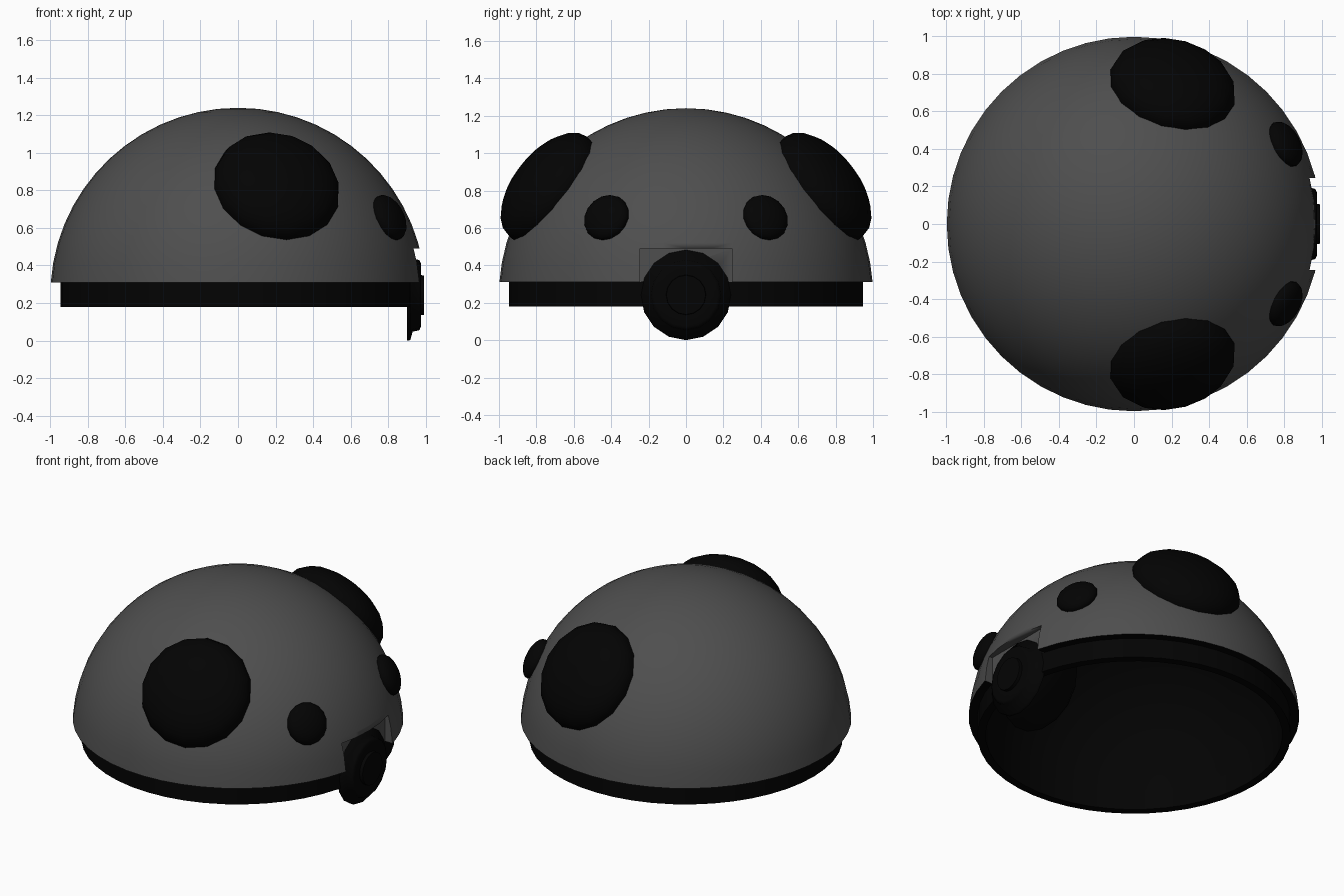
import bpy, bmesh, math
from mathutils import Vector, Matrix

if "Cube" in bpy.data.objects:
    bpy.data.objects.remove(bpy.data.objects["Cube"])


def material(name, value):
    m = bpy.data.materials.new(name)
    m.diffuse_color = (value, value, value, 1)
    m.use_nodes = True
    m.node_tree.nodes["Principled BSDF"].inputs["Base Color"].default_value = m.diffuse_color
    return m


GREY = material("dark grey", 0.077)
BLACK = material("black", 0.001)


def add_object(name, bm, mats, smooth=40):
    mesh = bpy.data.meshes.new(name)
    bmesh.ops.recalc_face_normals(bm, faces=bm.faces)
    bm.to_mesh(mesh)
    bm.free()
    obj = bpy.data.objects.new(name, mesh)
    bpy.context.collection.objects.link(obj)
    for m in mats:
        mesh.materials.append(m)
    bpy.ops.object.select_all(action='DESELECT')
    obj.select_set(True)
    bpy.context.view_layer.objects.active = obj
    bpy.ops.object.shade_smooth_by_angle(angle=math.radians(smooth))
    return obj


def lathe(profile, axis, steps, closed=False):
    # Turn (along-axis, radius) points around the x or z axis
    bm = bmesh.new()
    if axis == 'X':
        verts = [bm.verts.new((a, 0, r)) for a, r in profile]
    else:
        verts = [bm.verts.new((r, 0, a)) for a, r in profile]
    pairs = list(zip(verts, verts[1:]))
    if closed:
        pairs.append((verts[-1], verts[0]))
    edges = [bm.edges.new(p) for p in pairs]
    turn = (1, 0, 0) if axis == 'X' else (0, 0, 1)
    bmesh.ops.spin(bm, geom=verts + edges, cent=(0, 0, 0), axis=turn,
                   angle=math.tau, steps=steps)
    bmesh.ops.remove_doubles(bm, verts=bm.verts, dist=0.0005)
    return bm


def bulge(name, centre, radius, depth):
    # Flattened ball with its short axis pointing straight out of the dome
    bm = bmesh.new()
    bmesh.ops.create_uvsphere(bm, u_segments=16, v_segments=12, radius=1)
    out = Vector(centre) - Vector((0, 0, 0.24))
    turn = out.to_track_quat('Z', 'Y').to_matrix().to_4x4()
    bm.transform(Matrix.Translation(centre) @ turn @ Matrix.Diagonal((radius, radius, depth, 1)))
    return add_object(name, bm, [BLACK])


# Shell: hollow dome, grey outside, black rim and lining
N = 14
low = math.asin(0.07)
outer = [(0.24 + math.sin(a), math.cos(a))
         for a in (math.pi / 2 + (low - math.pi / 2) * i / N for i in range(N + 1))]
inner = [(0.31 + 0.89 * math.sin(a), 0.895 * math.cos(a))
         for a in (math.pi / 2 * i / N for i in range(N + 1))]
bm = lathe(outer + inner, 'Z', 48)
for face in bm.faces:
    c = face.calc_center_median()
    lining = (c - Vector((0, 0, 0.24))).length < 0.97 or c.z < 0.315
    face.material_index = 1 if lining else 0
shell = add_object("shell", bm, [GREY, BLACK], 60)

# Square recess in the shell behind the nose
bm = bmesh.new()
bmesh.ops.create_cube(bm, size=1)
bm.transform(Matrix.Translation((1.01, 0, 0.34)) @ Matrix.Diagonal((0.2, 0.49, 0.3, 1)))
cutter = add_object("recess_cutter", bm, [GREY])
cutter.hide_render = True
cutter.hide_viewport = True
cutter.display_type = 'WIRE'
mod = shell.modifiers.new("recess", 'BOOLEAN')
mod.operation = 'DIFFERENCE'
mod.solver = 'EXACT'
mod.object = cutter

# Base: short open ring under the shell
bm = lathe([(0.312, 0.945), (0.18, 0.945), (0.18, 0.895), (0.312, 0.895)], 'Z', 48, True)
add_object("base", bm, [BLACK])

# Ears and eyes, mirrored across y
for side, label in ((-1, "right"), (1, "left")):
    bulge(label + "_ear", (0.205, side * 0.73, 0.815), 0.343, 0.185)
    bulge(label + "_eye", (0.805, side * 0.425, 0.655), 0.13, 0.065)

# Nose: stepped disc turned around the x axis
profile = [(0.9, 0.0), (0.9, 0.242), (0.918, 0.24), (0.93, 0.195), (0.966, 0.187),
           (0.974, 0.17), (0.97, 0.107), (0.99, 0.105), (0.99, 0.0)]
bm = lathe(profile, 'X', 16)
bm.transform(Matrix.Translation((0, 0, 0.242)))
add_object("nose", bm, [BLACK], 80)
